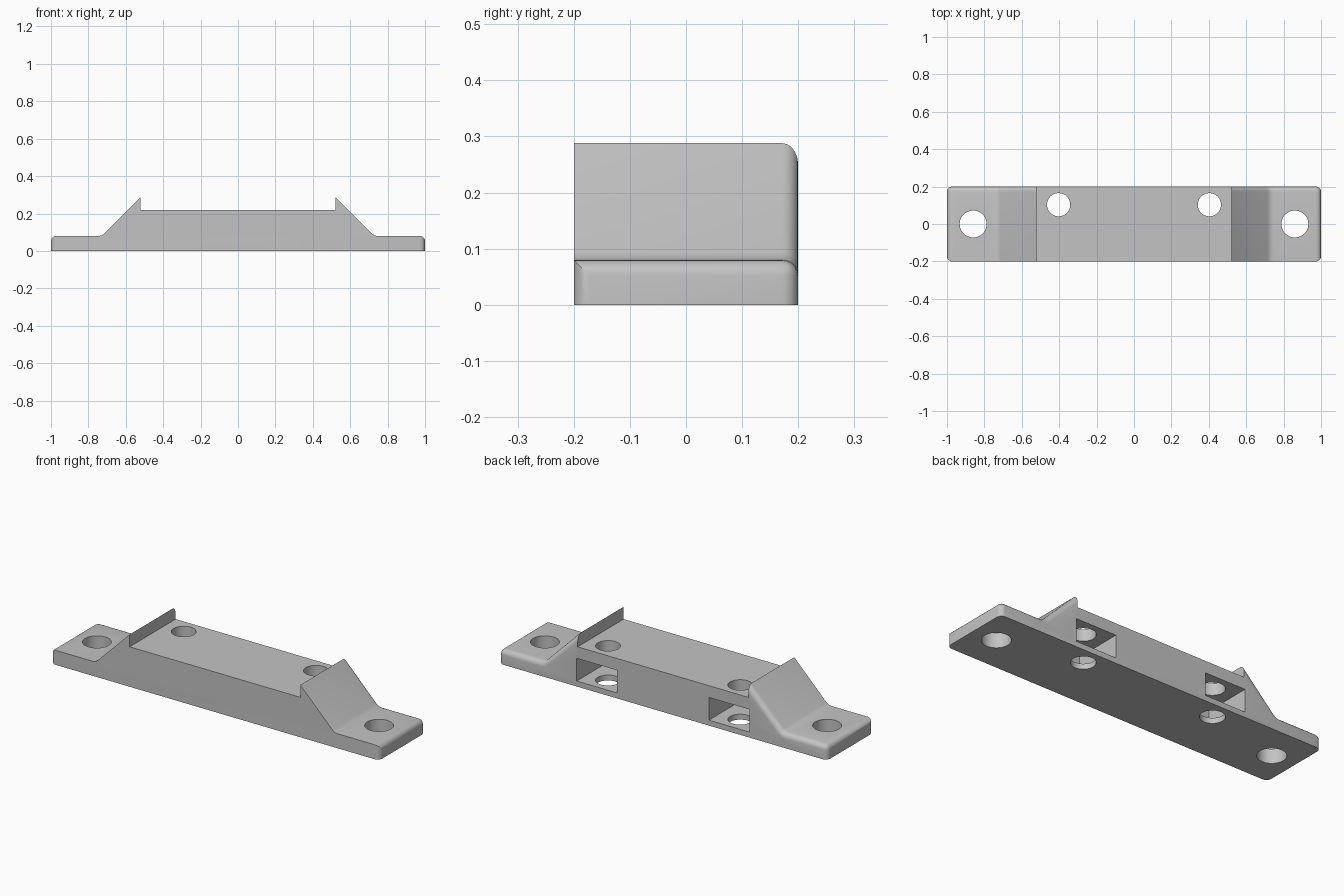
import bpy
import bmesh
import math

cube = bpy.data.objects.get("Cube")
if cube:
    bpy.data.objects.remove(cube, do_unlink=True)

HALF_Y = 0.2
FLANGE_Z = 0.08
DECK_Z = 0.22
STOP_X = 0.52

grey = bpy.data.materials.new("grey plastic")
grey.use_nodes = True
colour = (0.55, 0.55, 0.55, 1)
grey.diffuse_color = colour
grey.node_tree.nodes["Principled BSDF"].inputs["Base Color"].default_value = colour


def activate(obj):
    bpy.ops.object.select_all(action="DESELECT")
    obj.select_set(True)
    bpy.context.view_layer.objects.active = obj


# Bracket: mirrored side profile, extruded front to back
half = [(1, 0), (1, FLANGE_Z), (0.745, FLANGE_Z), (0.729, 0.083),
        (0.715, 0.093), (STOP_X, 0.288), (STOP_X, DECK_Z)]
profile = half + [(-x, z) for x, z in reversed(half)]
bm = bmesh.new()
face = bm.faces.new([bm.verts.new((x, -HALF_Y, z)) for x, z in profile])
ext = bmesh.ops.extrude_face_region(bm, geom=[face])
moved = [g for g in ext["geom"] if isinstance(g, bmesh.types.BMVert)]
bmesh.ops.translate(bm, verts=moved, vec=(0, 2 * HALF_Y, 0))
bmesh.ops.recalc_face_normals(bm, faces=bm.faces)


# Round the rear edges of flanges and ramps, the end corners and the end tops
def is_rounded(edge):
    a, b = (v.co for v in edge.verts)
    at_end = min(abs(a.x), abs(b.x)) > 0.99 and a.x * b.x > 0
    rear = min(a.y, b.y) > 0
    raised = min(a.z, b.z) > 0.01
    if at_end:
        return raised or abs(a.z - b.z) > 0.01
    return rear and raised and abs(a.x - b.x) > 0.001 and a.x * b.x > 0


bmesh.ops.bevel(bm, geom=[e for e in bm.edges if is_rounded(e)], offset=0.028,
                offset_type="OFFSET", segments=5, profile=0.5, affect="EDGES")
mesh = bpy.data.meshes.new("mounting_bracket")
bm.to_mesh(mesh)
bm.free()
mesh.materials.append(grey)
bracket = bpy.data.objects.new("mounting_bracket", mesh)
bpy.context.collection.objects.link(bracket)


def cut(cutter):
    cutter.hide_render = True
    cutter.data.materials.append(grey)
    activate(bracket)
    mod = bracket.modifiers.new("cut", "BOOLEAN")
    mod.operation = "DIFFERENCE"
    mod.solver = "EXACT"
    mod.object = cutter
    bpy.ops.object.modifier_apply(modifier=mod.name)
    bpy.data.objects.remove(cutter, do_unlink=True)


def cut_hole(x, y, radius):
    bpy.ops.mesh.primitive_cylinder_add(vertices=48, radius=radius, depth=1,
                                        location=(x, y, 0.1))
    cut(bpy.context.object)


def cut_box(lo, hi):
    bpy.ops.mesh.primitive_cube_add(size=1, location=[(a + b) / 2 for a, b in zip(lo, hi)])
    box = bpy.context.object
    box.scale = [b - a for a, b in zip(lo, hi)]
    bpy.context.view_layer.update()
    cut(box)


# Screw holes, rear nut slots and bolt holes on both sides
for side in (-1, 1):
    cut_hole(side * 0.86, 0, 0.072)
    centre = side * 0.403
    cut_box((centre - 0.123, -0.07, 0.03), (centre + 0.123, 0.3, 0.155))
    cut_hole(centre, 0.103, 0.062)

activate(bracket)
bpy.ops.object.shade_smooth_by_angle(angle=math.radians(30))
